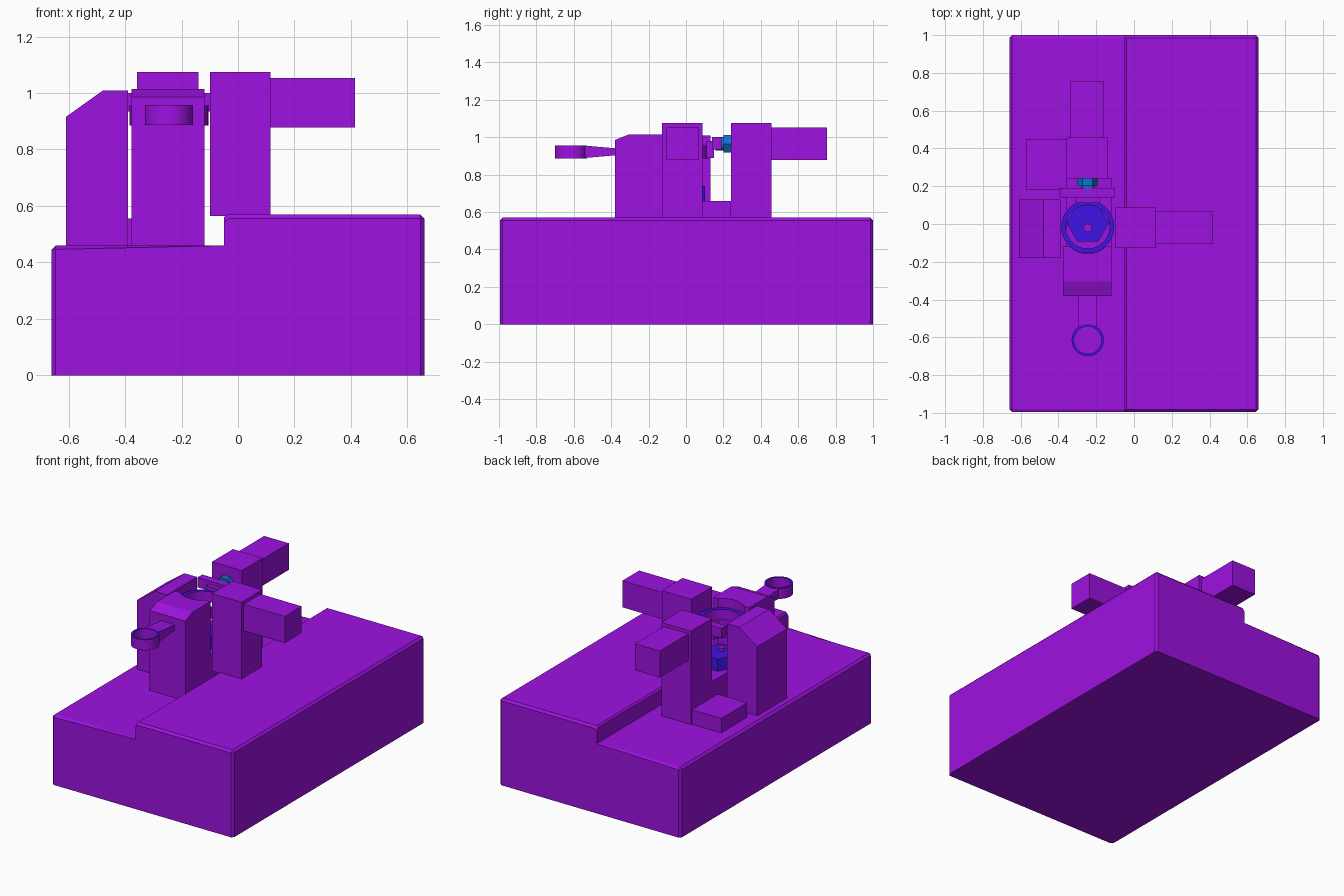
import bpy, bmesh, math
from mathutils import Matrix

if "Cube" in bpy.data.objects:
    bpy.data.objects.remove(bpy.data.objects["Cube"])


def material(name, rgb):
    m = bpy.data.materials.new(name)
    m.diffuse_color = (*rgb, 1)
    m.use_nodes = True
    m.node_tree.nodes["Principled BSDF"].inputs["Base Color"].default_value = m.diffuse_color
    return m


PURPLE = material("purple", (0.34, 0.006, 0.75))
INDIGO = material("indigo", (0.05, 0.006, 0.80))
BLUE = material("blue", (0.005, 0.17, 0.65))
CX, CY = -0.245, -0.015


def finish(name, bm, mats=(PURPLE,)):
    bmesh.ops.recalc_face_normals(bm, faces=bm.faces)
    me = bpy.data.meshes.new(name)
    bm.to_mesh(me)
    bm.free()
    ob = bpy.data.objects.new(name, me)
    bpy.context.collection.objects.link(ob)
    for m in mats:
        me.materials.append(m)
    return ob


def extrude(name, pts, axis, a, b, mats=(PURPLE,)):
    """Extrude a 2D outline along x (pts = y,z), y (x,z) or z (x,y)."""
    place = {"x": lambda p: (a, p[0], p[1]), "y": lambda p: (p[0], a, p[1]),
             "z": lambda p: (p[0], p[1], a)}[axis]
    bm = bmesh.new()
    f = bm.faces.new([bm.verts.new(place(p)) for p in pts])
    ext = bmesh.ops.extrude_face_region(bm, geom=[f])["geom"]
    vec = [(b - a) if c == axis else 0 for c in "xyz"]
    bmesh.ops.translate(bm, vec=vec, verts=[g for g in ext if isinstance(g, bmesh.types.BMVert)])
    return finish(name, bm, mats)


def box(name, x0, x1, y0, y1, z0, z1):
    return extrude(name, [(x0, y0), (x1, y0), (x1, y1), (x0, y1)], "z", z0, z1)


def circle(x, y, r, n, turn=0):
    return [(x + r * math.cos(turn + math.tau * i / n), y + r * math.sin(turn + math.tau * i / n))
            for i in range(n)]


def ring(name, x, y, r0, r1, z0, z1, n=48):
    """Open collar with an indigo rim."""
    bm = bmesh.new()
    prof = [(r0, z0), (r1, z0), (r1, z1), (r0, z1)]
    vs = [bm.verts.new((r, 0, z)) for r, z in prof]
    es = [bm.edges.new((vs[i], vs[(i + 1) % 4])) for i in range(4)]
    bmesh.ops.spin(bm, geom=vs + es, cent=(0, 0, 0), axis=(0, 0, 1), angle=math.tau, steps=n)
    bmesh.ops.remove_doubles(bm, verts=bm.verts, dist=1e-5)
    bmesh.ops.transform(bm, matrix=Matrix.Translation((x, y, 0)), verts=bm.verts)
    for f in bm.faces:
        f.material_index = int(all(v.co.z > z1 - 1e-4 for v in f.verts))
    ob = finish(name, bm, (PURPLE, INDIGO))
    smooth(ob)
    return ob


def smooth(ob):
    bpy.ops.object.select_all(action="DESELECT")
    ob.select_set(True)
    bpy.context.view_layer.objects.active = ob
    bpy.ops.object.shade_smooth_by_angle(angle=math.radians(35))


# Stepped base with bevelled edges
base = extrude("base", [(-0.66, 0), (0.66, 0), (0.66, 0.57), (-0.04, 0.57), (-0.05, 0.56),
                        (-0.05, 0.46), (-0.66, 0.46)], "y", -0.995, 1.0)
bm = bmesh.new()
bm.from_mesh(base.data)
outer = [e for e in bm.edges if max(v.co.z for v in e.verts) > 0.4
         and (all(abs(v.co.x) > 0.6 for v in e.verts)
              or (abs(e.verts[0].co.y - e.verts[1].co.y) < 0.01
                  and abs(e.verts[0].co.z - e.verts[1].co.z) < 0.01))]
bmesh.ops.bevel(bm, geom=outer, offset=0.014, segments=1, affect="EDGES")
bm.to_mesh(base.data)
bm.free()

# Front post: chamfered top, hollowed to clear the main collar
front = extrude("front_post", [(-0.38, 0.455), (-0.12, 0.455), (-0.12, 1.015), (-0.305, 1.015),
                               (-0.38, 0.985)], "x", -0.377, -0.118)
cutter = extrude("collar_cutter", circle(CX, CY, 0.142, 48), "z", 0.66, 1.2)
mod = front.modifiers.new("clearance", "BOOLEAN")
mod.object = cutter
mod.operation = "DIFFERENCE"
cutter.hide_render = True
cutter.hide_set(True)

# Left, right and back posts with their arms
extrude("left_post", [(-0.61, 0.455), (-0.39, 0.455), (-0.39, 1.008), (-0.48, 1.008),
                      (-0.61, 0.915)], "y", -0.18, 0.13)
box("right_post", -0.10, 0.115, -0.128, 0.088, 0.565, 1.075)
box("right_arm", 0.115, 0.415, -0.105, 0.07, 0.878, 1.053)
box("back_post", -0.357, -0.14, 0.24, 0.457, 0.455, 1.075)
box("back_arm", -0.338, -0.158, 0.457, 0.755, 0.878, 1.053)
box("post_foot", -0.357, -0.12, -0.13, 0.24, 0.455, 0.66)
box("low_block", -0.572, -0.357, 0.18, 0.45, 0.455, 0.555)

# Main collar with clamp plate behind it, hexagon and pin inside
ring("main_collar", CX, CY, 0.115, 0.14, 0.885, 0.955)
box("clamp_plate", -0.393, -0.10, 0.14, 0.19, 0.935, 1.0)
box("clamp_neck", -0.31, -0.18, 0.11, 0.15, 0.89, 0.98)
extrude("hexagon", circle(CX, 0.005, 0.112, 6), "z", 0.66, 0.74, (INDIGO,))
extrude("pin", circle(CX, -0.02, 0.022, 20), "z", 0.70, 0.76)

# Blue nut and stem between clamp plate and back post
extrude("nut", circle(CX, 0.965, 0.053, 6), "y", 0.2, 0.243, (BLUE,))
extrude("nut_stem", circle(CX, 0.965, 0.036, 16), "y", 0.157, 0.2, (BLUE,))

# Small front collar with tapered handle
ring("small_collar", CX, -0.615, 0.072, 0.085, 0.887, 0.957)
bm = bmesh.new()
bmesh.ops.create_cube(bm, size=1)
for v in bm.verts:
    near = v.co.y < 0
    v.co = (CX + v.co.x * 0.1, -0.54 if near else -0.37,
            0.922 + v.co.z * (0.066 if near else 0.036))
finish("handle", bm)
